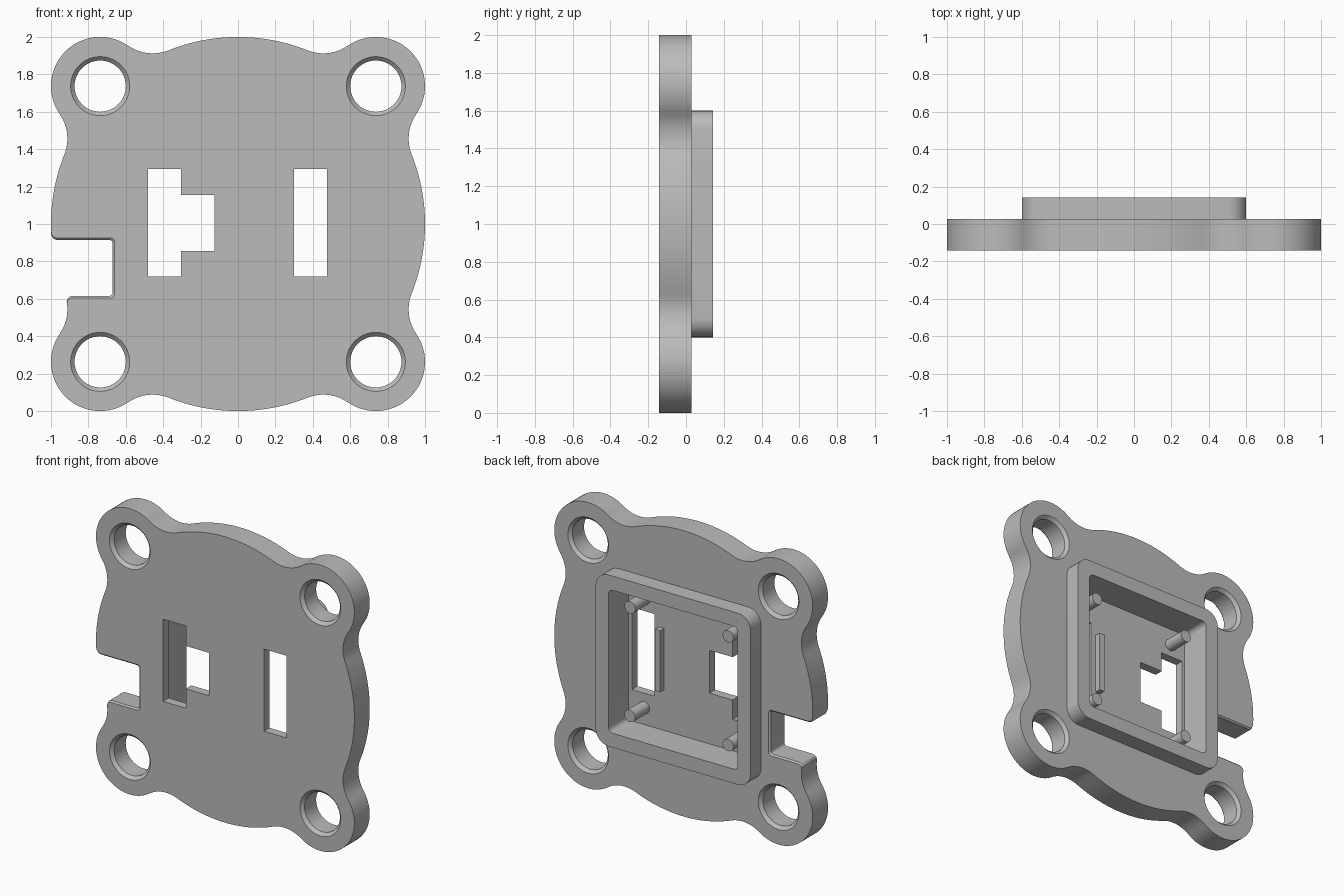
import bpy, bmesh, math
from mathutils import Vector

if "Cube" in bpy.data.objects:
    bpy.data.objects.remove(bpy.data.objects["Cube"])

FRONT, BACK, TOP, FLOOR = -0.142, 0.028, 0.142, -0.08   # depth levels along y
LOBE = 0.737                                            # corner lobe offset

grey = bpy.data.materials.new("grey plastic")
grey.diffuse_color = (0.5, 0.5, 0.5, 1)
grey.use_nodes = True
grey.node_tree.nodes["Principled BSDF"].inputs["Base Color"].default_value = grey.diffuse_color


def arc(cx, cz, r, a0, a1, n):
    """Points on an arc, angles in degrees."""
    return [(cx + r * math.cos(math.radians(a0 + (a1 - a0) * i / n)),
             cz + r * math.sin(math.radians(a0 + (a1 - a0) * i / n))) for i in range(n + 1)]


def circle(cx, cz, r, n=48):
    return arc(cx, cz, r, 0, 360, n)[:-1]


def box(x0, x1, z0, z1):
    return [(x0, z0), (x1, z0), (x1, z1), (x0, z1)]


def round_square(h, r):
    c = h - r
    return [p for k, (sx, sz) in enumerate([(1, 1), (-1, 1), (-1, -1), (1, -1)])
            for p in arc(sx * c, 1 + sz * c, r, 90 * k, 90 * k + 90, 8)]


def loft(name, sections):
    """Solid through (y, outline) sections, capped at both ends."""
    bm = bmesh.new()
    rings = [[bm.verts.new((x, y, z)) for x, z in pts] for y, pts in sections]
    for a, b in zip(rings, rings[1:]):
        for i in range(len(a)):
            j = (i + 1) % len(a)
            bm.faces.new((a[i], a[j], b[j], b[i]))
    bm.faces.new(rings[0])
    bm.faces.new(rings[-1])
    bmesh.ops.recalc_face_normals(bm, faces=bm.faces)
    me = bpy.data.meshes.new(name)
    bm.to_mesh(me)
    bm.free()
    me.materials.append(grey)
    ob = bpy.data.objects.new(name, me)
    bpy.context.collection.objects.link(ob)
    return ob


def activate(ob):
    bpy.ops.object.select_all(action='DESELECT')
    ob.select_set(True)
    bpy.context.view_layer.objects.active = ob


def cut(ob, sections):
    cutter = loft("cutter", sections)
    activate(ob)
    mod = ob.modifiers.new("cut", 'BOOLEAN')
    mod.operation, mod.solver, mod.object = 'DIFFERENCE', 'EXACT', cutter
    bpy.ops.object.modifier_apply(modifier=mod.name)
    bpy.data.objects.remove(cutter)


def smooth(ob):
    activate(ob)
    bpy.ops.object.shade_smooth_by_angle(angle=math.radians(30))


def plate_outline():
    """Unit disc blended into four corner lobes by concave fillets."""
    lr, fr = 0.263, 0.231
    d, a, b = LOBE * math.sqrt(2), 1 + fr, lr + fr
    off = math.degrees(math.acos((a * a + d * d - b * b) / (2 * a * d)))
    pts = []
    for k in range(4):
        mid = 45 + 90 * k
        lobe = Vector((LOBE * math.sqrt(2), 0))
        fil = Vector((a * math.cos(math.radians(off)), -a * math.sin(math.radians(off))))
        v = lobe - fil
        t = math.degrees(math.atan2(v.y, v.x))          # fillet towards lobe
        m = math.radians(mid)

        def put(p):
            pts.extend((x * math.cos(m) - z * math.sin(m),
                        1 + x * math.sin(m) + z * math.cos(m)) for x, z in p)
        put(arc(fil.x, fil.y, fr, 180 - off, t, 12))
        put(arc(lobe.x, 0, lr, t - 180, 180 - t, 32)[1:])
        put(arc(fil.x, -fil.y, fr, -t, off - 180, 12)[1:])
        put(arc(0, 0, 1, off, 90 - off, 24)[1:-1])
    return pts


def notch(o):
    """Side notch with rounded inner corners and flared mouth, grown by o."""
    z0, z1, x, r, f = 0.615 - o, 0.915 + o, -0.67 + o, 0.02, 0.03
    return ([(-1.3, z0 - f)] + arc(-0.885, z0 - f, f, 180, 90, 6)
            + arc(x - r, z0 + r, r, -90, 0, 6) + arc(x - r, z1 - r, r, 0, 90, 6)
            + arc(-0.967, z1 + f, f, 270, 180, 6) + [(-1.3, z1 + f)])


# Main plate
outline = plate_outline()
plate = loft("plate", [(FRONT, outline), (BACK, outline)])

# Mounting holes, chamfered on both faces
R, C, E = 0.137, 0.021, 0.02
for sx in (-1, 1):
    for sz in (-1, 1):
        cut(plate, [(y, circle(sx * LOBE, 1 + sz * LOBE, r)) for y, r in (
            (FRONT - E, R + C + E), (FRONT + C, R), (BACK - C, R), (BACK + E, R + C + E))])

# Side notch with softened edges
cut(plate, [(FRONT - 0.02, notch(0.03)), (FRONT + 0.01, notch(0)),
            (BACK - 0.01, notch(0)), (BACK + 0.02, notch(0.03))])

# Pocket and the two windows
inner = round_square(0.5, 0.035)
cut(plate, [(FLOOR, inner), (0.3, inner)])
step_window = [(-0.48, 0.72), (-0.305, 0.72), (-0.305, 0.855), (-0.125, 0.855),
               (-0.125, 1.155), (-0.305, 1.155), (-0.305, 1.295), (-0.48, 1.295)]
for pts in (step_window, box(0.3, 0.475, 0.72, 1.295)):
    cut(plate, [(-0.3, pts), (0.0, pts)])
smooth(plate)

# Raised rim around the pocket
outer = round_square(0.6, 0.1)
rim = loft("rim", [(BACK, outer), (TOP, outer)])
cut(rim, [(-0.2, inner), (0.3, inner)])
smooth(rim)

# Support rail beside the slot window
rail = box(0.225, 0.265, 0.785, 1.215)
loft("rail", [(FLOOR, rail), (-0.035, rail)])

# Four board posts
for sx in (-1, 1):
    for sz in (-1, 1):
        c = circle(sx * 0.38, 1 + sz * 0.38, 0.042, 32)
        smooth(loft("post", [(FLOOR, c), (0.078, c)]))
